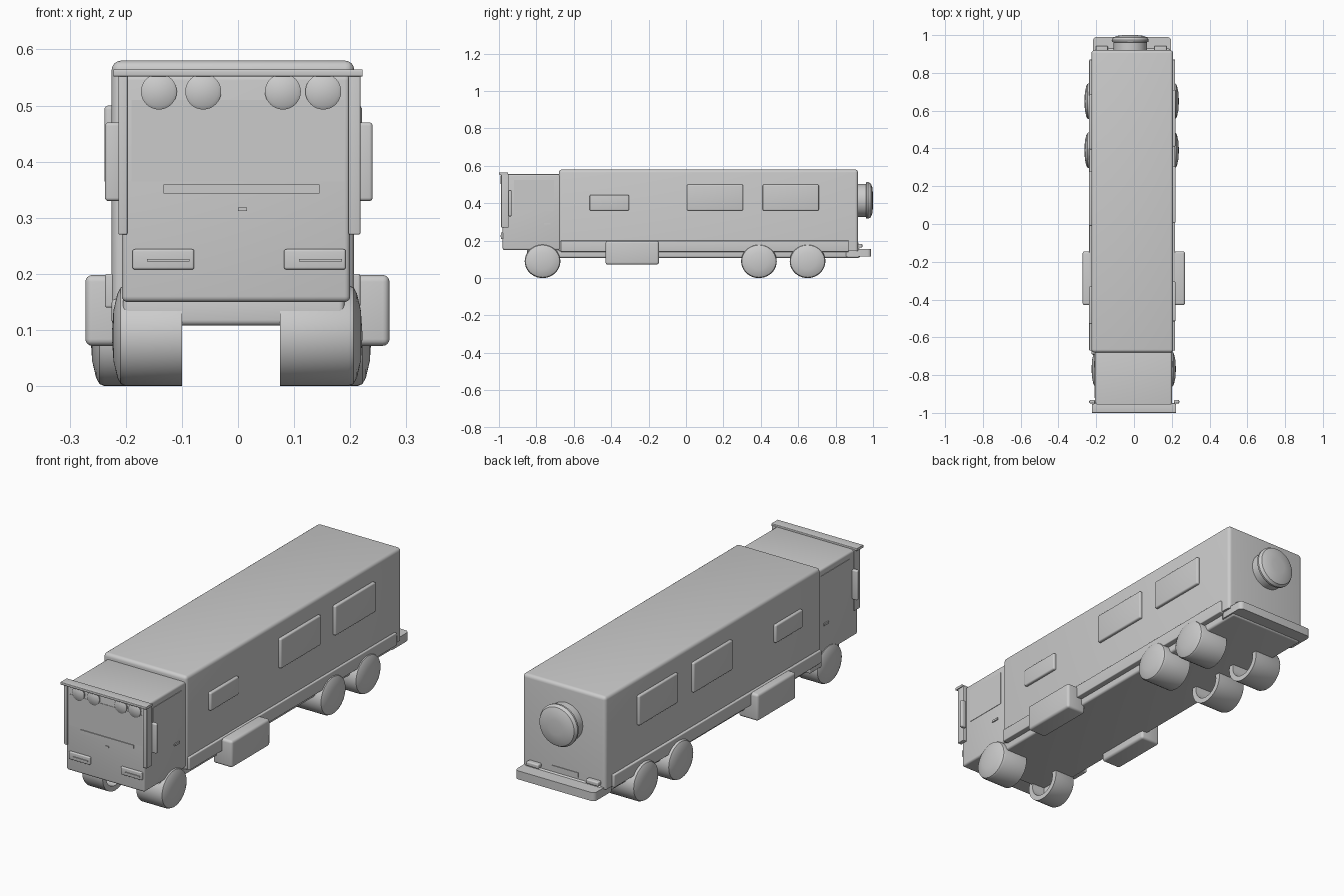
import bpy, bmesh, math
from mathutils import Matrix, Vector

cube = bpy.data.objects.get("Cube")
if cube:
    bpy.data.objects.remove(cube, do_unlink=True)

GREY = (0.6, 0.6, 0.6, 1.0)
paint = bpy.data.materials.new("plain_grey")
paint.use_nodes = True
paint.diffuse_color = GREY
paint.node_tree.nodes["Principled BSDF"].inputs["Base Color"].default_value = GREY
parts = []


def finish(name, bm):
    bmesh.ops.recalc_face_normals(bm, faces=bm.faces)
    mesh = bpy.data.meshes.new(name)
    bm.to_mesh(mesh)
    bm.free()
    mesh.materials.append(paint)
    obj = bpy.data.objects.new(name, mesh)
    bpy.context.collection.objects.link(obj)
    parts.append(obj)
    return obj


def box(name, x, y, z, bevel=0.0, pick=None):
    """Box from three (low, high) ranges; pick chooses the rounded edges."""
    bm = bmesh.new()
    bmesh.ops.create_cube(bm, size=1)
    for v in bm.verts:
        v.co = Vector([lo + (hi - lo) * (c + 0.5) for c, (lo, hi) in zip(v.co, (x, y, z))])
    if bevel:
        edges = [e for e in bm.edges if pick is None or pick(e)]
        bmesh.ops.bevel(bm, geom=edges, offset=bevel, segments=4, profile=0.5, affect='EDGES')
    return finish(name, bm)


def lathe(name, profile, centre, direction, steps=40, stretch=1.0):
    """Spin (radius, distance) points round an axis through centre."""
    bm = bmesh.new()
    verts = [bm.verts.new((r, 0, t)) for r, t in profile]
    edges = [bm.edges.new(pair) for pair in zip(verts, verts[1:])]
    bmesh.ops.spin(bm, geom=verts + edges, cent=(0, 0, 0), axis=(0, 0, 1),
                   angle=math.tau, steps=steps, use_duplicate=False)
    bmesh.ops.remove_doubles(bm, verts=bm.verts, dist=0.0001)
    turn = Vector(direction).to_track_quat('Z', 'Y').to_matrix().to_4x4()
    bm.transform(Matrix.Translation(centre) @ Matrix.Diagonal((1, stretch, 1, 1)) @ turn)
    return finish(name, bm)


def along_x(e):
    return abs(e.verts[0].co.x - e.verts[1].co.x) > 0.1


def along_y(e):
    return abs(e.verts[0].co.y - e.verts[1].co.y) > 0.1


def upright(e):
    return abs(e.verts[0].co.z - e.verts[1].co.z) > 0.01


def upper(e):
    return min(v.co.z for v in e.verts) > 0.5 or upright(e)


# Living body, cab and chassis
box("body", (-0.225, 0.207), (-0.68, 0.92), (0.145, 0.58), 0.016, upper)
box("cab", (-0.207, 0.2), (-0.98, -0.66), (0.15, 0.555), 0.01)
box("chassis", (-0.205, 0.19), (-0.85, 0.93), (0.108, 0.16), 0.01)
box("rear_bumper", (-0.217, 0.197), (0.85, 0.99), (0.115, 0.155), 0.02, upright)
box("right_skirt", (-0.237, -0.19), (-0.67, 0.87), (0.14, 0.2), 0.004)
box("left_skirt", (0.18, 0.218), (-0.67, 0.87), (0.14, 0.2), 0.004)
box("right_step", (-0.225, -0.2), (-0.69, -0.6), (0.11, 0.155), 0.006)

# Side lockers
box("right_locker", (-0.272, -0.17), (-0.43, -0.145), (0.072, 0.198), 0.012)
box("left_locker", (0.17, 0.27), (-0.43, -0.145), (0.072, 0.198), 0.012)

# Side windows, standing slightly proud of the body
windows = {"front": (-0.53, -0.33, 0.445), "middle": (-0.01, 0.28, 0.5), "rear": (0.395, 0.685, 0.5)}
for place, (start, end, top) in windows.items():
    box(f"right_{place}_window", (-0.238, -0.215), (start, end), (0.36, top), 0.007)
    box(f"left_{place}_window", (0.198, 0.221), (start + 0.015, end + 0.025), (0.36, top), 0.007)

# Wheels: open drums with domed outer faces
wheel_rows = {"front": (-0.767, -0.225, 0.222), "middle": (0.39, -0.263, 0.238), "rear": (0.65, -0.263, 0.238)}
for row, (y, right_x, left_x) in wheel_rows.items():
    for side, outer, inner in (("right", right_x, -0.1), ("left", left_x, 0.075)):
        width = abs(outer - inner)
        profile = [(0, width - 0.06), (0.064, width - 0.06), (0.066, 0), (0.09, 0),
                   (0.09, width - 0.025), (0.086, width - 0.016), (0.075, width - 0.01),
                   (0.045, width - 0.003), (0, width)]
        lathe(f"{side}_{row}_wheel", profile, (inner, y, 0.09),
              (math.copysign(1, outer), 0, 0), stretch=1.06)

# Spare wheel on the back wall
lathe("spare_wheel", [(0, -0.01), (0.088, -0.01), (0.088, 0.042), (0.097, 0.044), (0.098, 0.054),
                      (0.09, 0.068), (0.07, 0.076), (0.035, 0.08), (0, 0.08)],
      (-0.02, 0.92, 0.415), (0, 1, 0))

# Rear lamps and plate
for side, x in (("right", -0.17), ("left", 0.14)):
    box(f"{side}_rear_lamp", (x - 0.032, x + 0.032), (0.91, 0.943), (0.163, 0.183), 0.005)
box("rear_plate", (-0.085, 0.055), (0.918, 0.923), (0.168, 0.19))

# Windscreen, grille and front trim
box("windscreen", (-0.19, 0.19), (-0.982, -0.976), (0.365, 0.51))
box("grille_strip", (-0.133, 0.145), (-0.984, -0.976), (0.343, 0.359))
box("front_latch", (0, 0.016), (-0.984, -0.976), (0.312, 0.318))
for side, x, slot in (("right", -0.133, -0.124), ("left", 0.137, 0.147)):
    box(f"{side}_headlight", (x - 0.055, x + 0.055), (-0.99, -0.97), (0.208, 0.244), 0.004)
    box(f"{side}_headlight_bar", (slot - 0.038, slot + 0.038), (-0.994, -0.985), (0.222, 0.227))

# Sun visor bar with four round lamps
box("visor_bar", (-0.222, 0.222), (-1.0, -0.952), (0.552, 0.564), 0.003, along_x)
for number, x in enumerate((-0.141, -0.062, 0.08, 0.152), 1):
    lathe(f"roof_lamp_{number}", [(0, 0), (0.031, 0), (0.032, 0.01), (0.026, 0.014), (0, 0.017)],
          (x, -0.976, 0.525), (0, -1, 0), steps=32)

# Mirror arms, mirrors, cab doors
for side, s, skin, arm, mirror in (("right", -1, 0.207, 0.213, 0.237), ("left", 1, 0.2, 0.218, 0.24)):
    def span(a, b):
        return tuple(sorted((s * a, s * b)))
    box(f"{side}_mirror_arm", span(0.197, arm), (-0.988, -0.948), (0.27, 0.556), 0.003)
    box(f"{side}_mirror", span(arm - 0.006, mirror), (-0.95, -0.932), (0.33, 0.47), 0.006)
    box(f"{side}_door_window", span(skin - 0.004, skin + 0.002), (-0.92, -0.705), (0.36, 0.525))
    box(f"{side}_door_handle", span(skin - 0.004, skin + 0.005), (-0.76, -0.725), (0.285, 0.295))

# Smooth curved surfaces while keeping hard corners
bpy.ops.object.select_all(action='DESELECT')
for obj in parts:
    obj.select_set(True)
bpy.context.view_layer.objects.active = parts[0]
bpy.ops.object.shade_smooth_by_angle(angle=math.radians(35))
